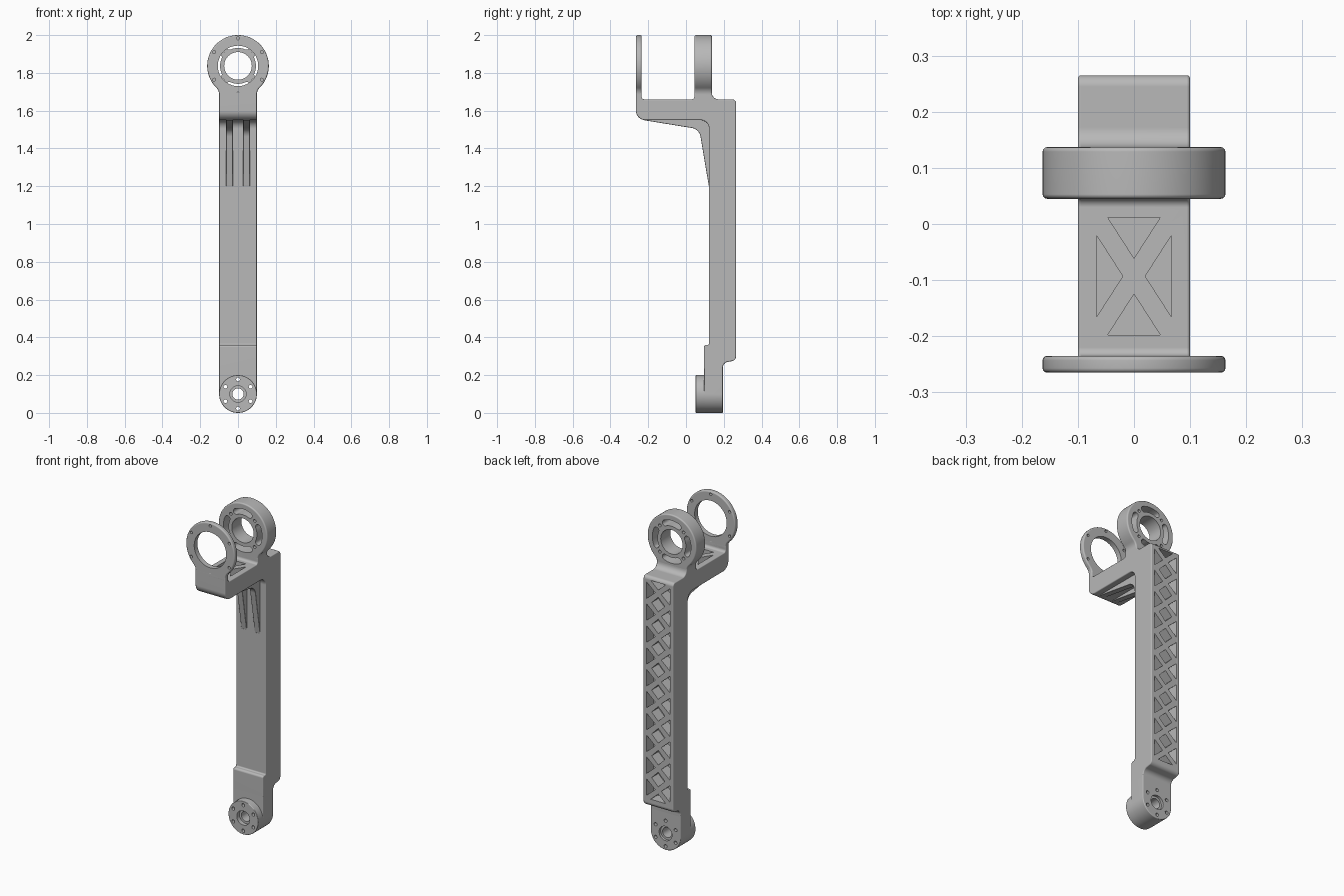
import bpy, bmesh
from math import sin, cos, pi, tau, radians, sqrt, atan2, tan
from mathutils import Vector

if "Cube" in bpy.data.objects:
    bpy.data.objects.remove(bpy.data.objects["Cube"])

grey = bpy.data.materials.new("machined_grey")
grey.use_nodes = True
grey.diffuse_color = (0.48, 0.48, 0.48, 1)
grey.node_tree.nodes["Principled BSDF"].inputs["Base Color"].default_value = (0.48, 0.48, 0.48, 1)


def arc(cx, cz, r, a0, a1, n):
    return [(cx + r * cos(a0 + (a1 - a0) * i / n), cz + r * sin(a0 + (a1 - a0) * i / n))
            for i in range(n + 1)]


def circle(cx, cz, r, n=48):
    return arc(cx, cz, r, 0, tau, n)[:-1]


def rounded(corners, n=8):
    """Polygon whose corners (a, b, radius) are filleted."""
    out = []
    for i, (a, b, r) in enumerate(corners):
        p = Vector((a, b))
        if r == 0:
            out.append((a, b))
            continue
        u = (Vector(corners[i - 1][:2]) - p).normalized()
        v = (Vector(corners[(i + 1) % len(corners)][:2]) - p).normalized()
        half = u.angle(v) / 2
        c = p + (u + v).normalized() * r / sin(half)
        s, e = p + u * r / tan(half) - c, p + v * r / tan(half) - c
        a0, a1 = atan2(s.y, s.x), atan2(e.y, e.x)
        turn = (a1 - a0 + pi) % tau - pi
        out += arc(c.x, c.y, r, a0, a0 + turn, n)
    return out


def prisms(name, outlines, axis, lo, hi):
    """Extrude closed outlines along an axis into one object."""
    place = {"x": lambda a, b, t: (t, a, b),
             "y": lambda a, b, t: (a, t, b),
             "z": lambda a, b, t: (a, b, t)}[axis]
    bm = bmesh.new()
    for pts in outlines:
        low = [bm.verts.new(place(a, b, lo)) for a, b in pts]
        high = [bm.verts.new(place(a, b, hi)) for a, b in pts]
        bm.faces.new(low)
        bm.faces.new(high)
        for i in range(len(pts)):
            j = (i + 1) % len(pts)
            bm.faces.new((low[i], low[j], high[j], high[i]))
    bmesh.ops.recalc_face_normals(bm, faces=bm.faces)
    me = bpy.data.meshes.new(name)
    bm.to_mesh(me)
    bm.free()
    me.materials.append(grey)
    ob = bpy.data.objects.new(name, me)
    bpy.context.collection.objects.link(ob)
    return ob


def finish(ob, bevel=0.006, cutters=()):
    """Round the edges, cut the openings, bake and shade."""
    if bevel:
        m = ob.modifiers.new("edge_round", "BEVEL")
        m.width, m.segments, m.angle_limit = bevel, 3, radians(40)
        m.use_clamp_overlap = False
    for c in cutters:
        m = ob.modifiers.new("cut", "BOOLEAN")
        m.operation, m.solver, m.object = "DIFFERENCE", "EXACT", c
    bpy.context.view_layer.update()
    me = bpy.data.meshes.new_from_object(ob.evaluated_get(bpy.context.evaluated_depsgraph_get()))
    ob.modifiers.clear()
    ob.data = me
    me.name = ob.name
    bpy.ops.object.select_all(action="DESELECT")
    ob.select_set(True)
    bpy.context.view_layer.objects.active = ob
    bpy.ops.object.shade_smooth_by_angle(angle=radians(32))
    m = ob.modifiers.new("flat_normals", "WEIGHTED_NORMAL")
    m.keep_sharp = True


def discard(*obs):
    for ob in obs:
        bpy.data.objects.remove(ob)


W = 0.1          # half width of the arm
RING_Z = 1.837   # centre height of the upper rings
RING_R = 0.163

# Arm frame: upright beam with forward shelf and short upstands under the rings
frame = prisms("arm_frame", [rounded([
    (.095, .22, 0), (.095, .36, .012), (.122, .36, .008), (.122, 1.55, .045),
    (-.265, 1.55, .05), (-.265, 1.70, 0), (-.235, 1.70, 0), (-.235, 1.66, .015),
    (.045, 1.66, .015), (.045, 1.70, 0), (.137, 1.70, 0), (.137, 1.66, .035),
    (.265, 1.66, .02), (.265, .278, .025), (.195, .265, .03), (.195, .22, 0)])],
    "x", -W, W)

# Lattice pockets down the back of the beam
cells, z0, z1 = 10, .32, 1.64
pitch = (z1 - z0) / cells
pockets = []
for i in range(cells):
    zc = z0 + pitch * (i + .5)
    for s in (-1, 1):
        pockets.append([(s * .078, zc - .05), (s * .078, zc + .05), (s * .02, zc)])
    if i:
        zb = z0 + pitch * i
        pockets.append([(.044, zb), (0, zb + .044), (-.044, zb), (0, zb - .044)])
for z, d in ((z0, 1), (z1, -1)):
    pockets.append([(-.05, z), (.05, z), (0, z + d * .044)])
back_cut = prisms("back_pocket_cutter", pockets, "y", .2, .3)

# Four triangular pockets in the shelf top
yc = -.093
shelf = []
for s in (-1, 1):
    shelf.append([(-.047, yc + s * .105), (.047, yc + s * .105), (0, yc + s * .032)])
    shelf.append([(s * .067, yc - .073), (s * .067, yc + .073), (s * .02, yc)])
shelf_cut = prisms("shelf_pocket_cutter", shelf, "z", 1.6, 1.7)
finish(frame, .006, (back_cut, shelf_cut))
discard(back_cut, shelf_cut)

# Pair of gusset ribs under the shelf
for side, x in (("right", -.045), ("left", .045)):
    rib = prisms(side + "_gusset_rib", [rounded([
        (-.22, 1.57, 0), (-.22, 1.549, 0), (.07, 1.502, .055),
        (.121, 1.2, 0), (.14, 1.2, 0), (.14, 1.57, 0)])], "x", x - .018, x + .018)
    finish(rib, .003)


# Ring with a neck that flares smoothly to the arm width
def ring_outline(flare=.05):
    dx = W + flare
    dz = -sqrt((RING_R + flare) ** 2 - dx ** 2)
    a = atan2(dz, dx)
    head = arc(0, RING_Z, RING_R, a, pi - a, 64)
    right = arc(dx, RING_Z + dz, flare, pi, pi + a, 8)[:-1]
    left = [(-x, z) for x, z in reversed(right)]
    return [(W, 1.67)] + right + head + left + [(-W, 1.67)]


def hole_circle(cz, r, hole, count, start):
    return [circle(r * cos(start + tau * i / count), cz + r * sin(start + tau * i / count), hole, 16)
            for i in range(count)]


# Thin front ring
front = prisms("front_ring", [ring_outline()], "y", -.265, -.235)
cut = prisms("front_ring_cutter", [circle(0, RING_Z, .107, 64)]
             + hole_circle(RING_Z, .146, .008, 6, pi / 2), "y", -.4, -.1)
finish(front, .008, (cut,))
discard(cut)


# Thick rear ring with curved slots
def slot(mid, r=.112, w=.017, half=radians(24)):
    ends = [(r * cos(mid + s * half), RING_Z + r * sin(mid + s * half)) for s in (1, -1)]
    return (arc(0, RING_Z, r + w, mid - half, mid + half, 12)
            + arc(*ends[0], w, mid + half, mid + half + pi, 8)[1:]
            + arc(0, RING_Z, r - w, mid + half, mid - half, 12)[1:]
            + arc(*ends[1], w, mid - half + pi, mid - half + tau, 8)[1:-1])


rear = prisms("rear_ring", [ring_outline()], "y", .045, .137)
cut = prisms("rear_ring_cutter", [circle(0, RING_Z, .073)]
             + [slot(i * pi / 2) for i in range(4)]
             + hole_circle(RING_Z, .112, .009, 4, pi / 4), "y", -.1, .3)
finish(rear, .008, (cut,))
discard(cut)

# Lower lug with round front boss, bolt circle and counterbored pivot
bolt_cut = prisms("bolt_cutter", [circle(0, W, .03)] + hole_circle(W, .077, .01, 6, pi / 2),
                  "y", -.1, .4)
bore_cut = prisms("counterbore_cutter", [circle(0, W, .043)], "y", 0, .075)
back_bore = prisms("back_counterbore_cutter", [circle(0, W, .043)], "y", .18, .3)
lug = prisms("lower_lug", [arc(0, W, W, pi, tau, 32) + [(W, .24), (-W, .24)]], "y", .095, .195)
finish(lug, .005, (bolt_cut, back_bore))
boss = prisms("front_boss", [circle(0, W, W, 64)], "y", .05, .105)
finish(boss, .004, (bolt_cut, bore_cut))
discard(bolt_cut, bore_cut, back_bore)
